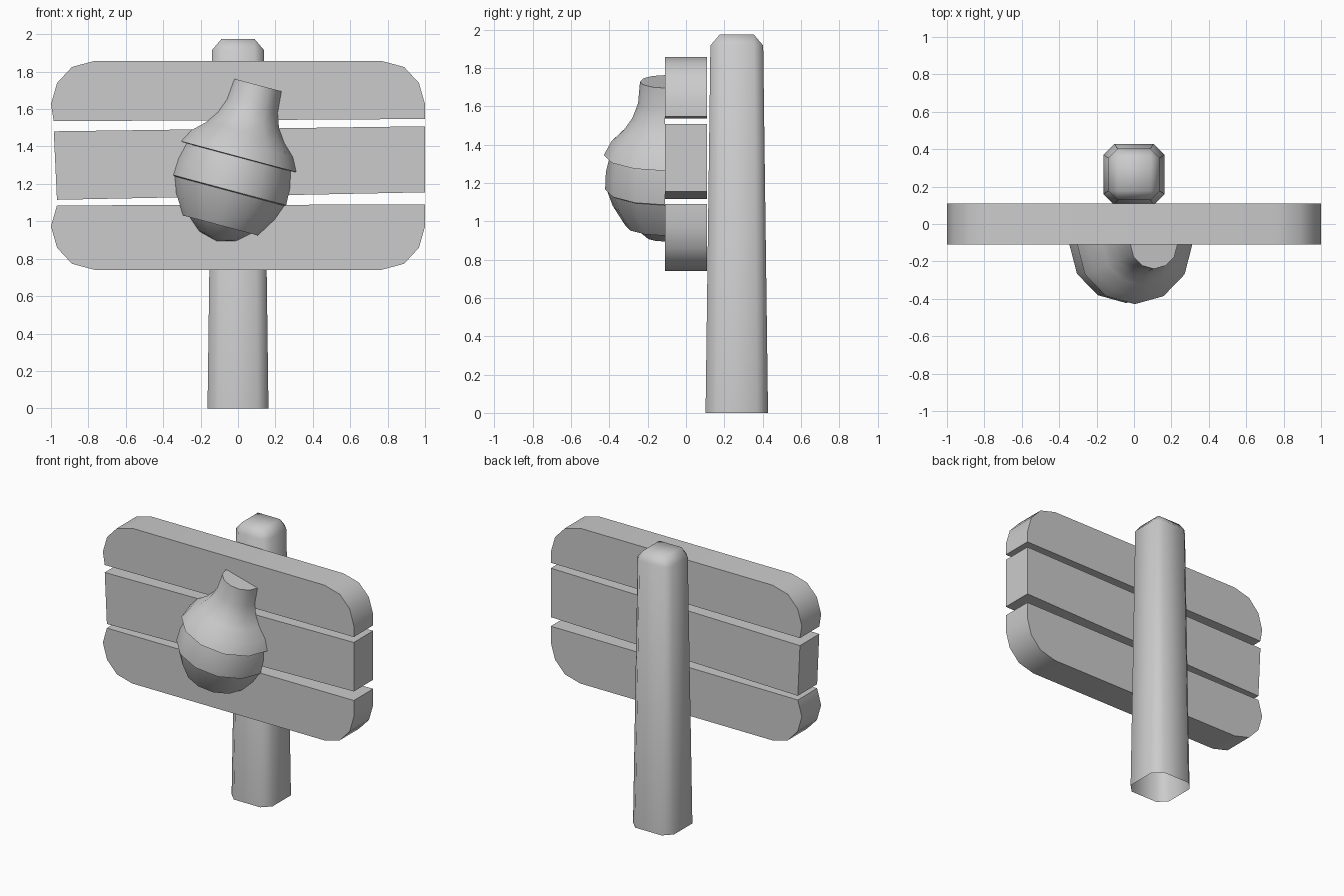
import bpy
import bmesh
from math import sin, cos, pi, radians
from mathutils import Matrix, Vector

if "Cube" in bpy.data.objects:
    bpy.data.objects.remove(bpy.data.objects["Cube"], do_unlink=True)

GREY = (0.6, 0.6, 0.6, 1.0)
grey = bpy.data.materials.new("plain grey")
grey.use_nodes = True
grey.diffuse_color = GREY
shader = next(n for n in grey.node_tree.nodes if n.type == 'BSDF_PRINCIPLED')
shader.inputs["Base Color"].default_value = GREY


def finish(name, bm, angle):
    """Turn a bmesh into a named, shaded object."""
    mesh = bpy.data.meshes.new(name)
    bm.to_mesh(mesh)
    bm.free()
    mesh.materials.append(grey)
    mesh.shade_smooth()
    mesh.set_sharp_from_angle(angle=radians(angle))
    obj = bpy.data.objects.new(name, mesh)
    bpy.context.collection.objects.link(obj)
    return obj


def plank(name, outline, half_depth=0.11):
    """Extrude an x-z outline through the thickness of the sign."""
    bm = bmesh.new()
    face = bm.faces.new([bm.verts.new((x, -half_depth, z)) for x, z in outline])
    new = bmesh.ops.extrude_face_region(bm, geom=[face])["geom"]
    verts = [v for v in new if isinstance(v, bmesh.types.BMVert)]
    bmesh.ops.translate(bm, verts=verts, vec=(0, 2 * half_depth, 0))
    bmesh.ops.recalc_face_normals(bm, faces=bm.faces)
    return finish(name, bm, 35)


# Planks: the outer two share one rounded corner, as insets from the edge
corner = [(1.0, 0.232), (0.967, 0.118), (0.888, 0.033), (0.765, 0.0)]
top, bottom = 1.858, 0.74
upper = [(x, top - d) for x, d in corner]
lower = [(x, bottom + d) for x, d in corner]


def mirrored(points):
    return [(-x, z) for x, z in reversed(points)]


plank("top_plank", [(1.0, 1.547)] + upper + mirrored(upper) + [(-0.985, 1.535)])
plank("middle_plank", [(1.0, 1.155), (1.0, 1.508), (-0.985, 1.481), (-0.968, 1.115)])
plank("bottom_plank", [(1.0, 1.09)] + lower + mirrored(lower) + [(-0.968, 1.085)])

# Post: chamfered, tapered and open underneath
height, half, centre_y = 1.975, 0.163, 0.265
bm = bmesh.new()
bmesh.ops.create_cube(bm, size=1.0)
for v in bm.verts:
    v.co = Vector((v.co.x * 2 * half, v.co.y * 2 * half, (v.co.z + 0.5) * height))
edges = [e for e in bm.edges if max(v.co.z for v in e.verts) > 0.1]
bmesh.ops.bevel(bm, geom=edges, offset=0.058, segments=1, affect='EDGES')
bm.normal_update()
base = [f for f in bm.faces if f.normal.z < -0.9]
bmesh.ops.delete(bm, geom=base, context='FACES_ONLY')
for v in bm.verts:
    taper = 1 - 0.16 * v.co.z / height
    v.co.x *= taper
    v.co.y = v.co.y * taper + centre_y
finish("post", bm, 50)

# Flask: half of a turned, tilted profile of (radius, height along axis)
profile = [(0.0, -0.465), (0.10, -0.44), (0.175, -0.375), (0.207, -0.38),
           (0.272, -0.275), (0.303, -0.19), (0.312, -0.185), (0.308, -0.09),
           (0.287, -0.003), (0.3185, 0.0), (0.28, 0.073), (0.215, 0.135),
           (0.17, 0.2), (0.14, 0.28), (0.13, 0.397), (0.0, 0.397)]
steps = 6
bm = bmesh.new()
rings = []
for r, t in profile:
    if r == 0:
        rings.append([bm.verts.new((0, 0, t))] * (steps + 1))
    else:
        angles = [pi + pi * i / steps for i in range(steps + 1)]
        rings.append([bm.verts.new((r * cos(a), r * sin(a), t)) for a in angles])
for low, high in zip(rings, rings[1:]):
    for i in range(steps):
        quad = [low[i], low[i + 1], high[i + 1], high[i]]
        bm.faces.new(list(dict.fromkeys(quad)))
tilt = Matrix.Translation((0.004, -0.11, 1.345)) @ Matrix.Rotation(radians(15), 4, 'Y')
bm.transform(tilt)
finish("flask", bm, 35)
